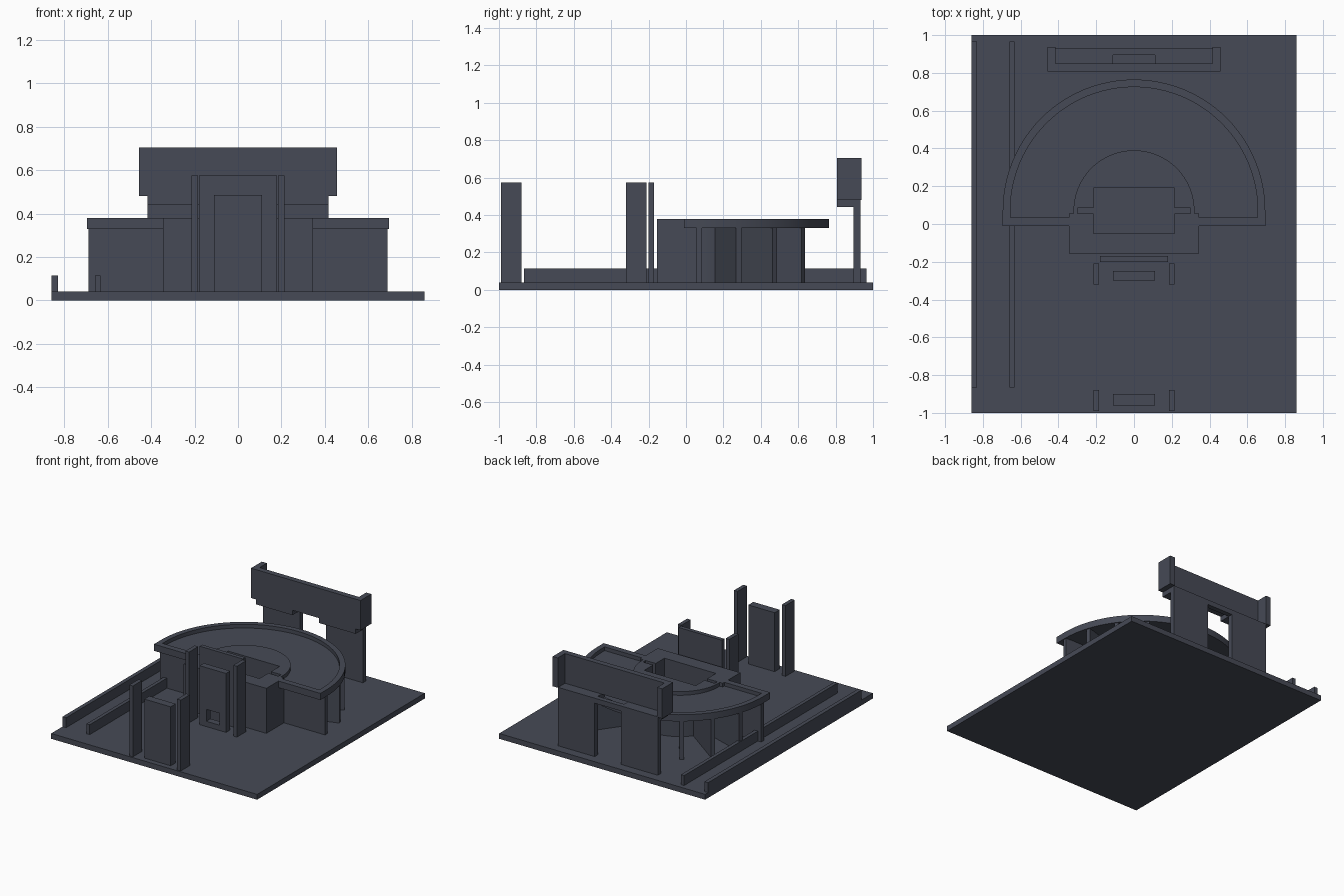
import bpy, bmesh, math

if "Cube" in bpy.data.objects:
    bpy.data.objects.remove(bpy.data.objects["Cube"])

slate = bpy.data.materials.new("dark_slate")
slate.diffuse_color = (0.061, 0.068, 0.092, 1)
slate.use_nodes = True
slate.node_tree.nodes["Principled BSDF"].inputs["Base Color"].default_value = slate.diffuse_color

CY = 0.07      # centre of the round hall in y
FLOOR = 0.04   # top of the ground slab


def finish(bm, name):
    bmesh.ops.recalc_face_normals(bm, faces=bm.faces)
    me = bpy.data.meshes.new(name)
    bm.to_mesh(me)
    bm.free()
    me.materials.append(slate)
    ob = bpy.data.objects.new(name, me)
    bpy.context.collection.objects.link(ob)
    return ob


def box(name, x0, x1, y0, y1, z0, z1):
    bm = bmesh.new()
    bmesh.ops.create_cube(bm, size=1)
    for v in bm.verts:
        v.co = ((x0 + x1) / 2 + v.co.x * (x1 - x0),
                (y0 + y1) / 2 + v.co.y * (y1 - y0),
                (z0 + z1) / 2 + v.co.z * (z1 - z0))
    return finish(bm, name)


def pair(name, x0, x1, *rest):
    box(name + "_right", x0, x1, *rest)
    box(name + "_left", -x1, -x0, *rest)


def arc(r, a0, a1, n=48):
    return [(r * math.cos(math.radians(a0 + (a1 - a0) * i / n)),
             CY + r * math.sin(math.radians(a0 + (a1 - a0) * i / n))) for i in range(n + 1)]


def prism(name, pts, z0, z1, half=False):
    """Extrude an outline; half outlines are mirrored across x = 0."""
    bm = bmesh.new()
    face = bm.faces.new([bm.verts.new((x, y, z0)) for x, y in pts])
    ext = bmesh.ops.extrude_face_region(bm, geom=[face], use_keep_orig=True)
    for g in ext["geom"]:
        if isinstance(g, bmesh.types.BMVert):
            g.co.z = z1
    if half:
        seam = [f for f in bm.faces if all(abs(v.co.x) < 1e-5 for v in f.verts)]
        bmesh.ops.delete(bm, geom=seam, context='FACES_ONLY')
    ob = finish(bm, name)
    if half:
        ob.modifiers.new("mirror", 'MIRROR')
    bpy.ops.object.select_all(action='DESELECT')
    ob.select_set(True)
    bpy.context.view_layer.objects.active = ob
    bpy.ops.object.shade_smooth_by_angle(angle=math.radians(30))
    return ob


# Ground slab and the two long curbs
box("ground_slab", -0.86, 0.86, -1, 1, 0, FLOOR)
box("outer_curb", -0.86, -0.83, -0.865, 0.965, FLOOR, 0.115)
box("inner_curb", -0.66, -0.633, -0.865, 0.965, FLOOR, 0.115)

# Outer gate: two posts and a solid slab
pair("outer_gate_post", 0.185, 0.215, -0.99, -0.88, FLOOR, 0.575)
box("outer_gate_slab", -0.11, 0.11, -0.96, -0.9, FLOOR, 0.485)

# Inner gate: posts, slab with a low window, wall behind
pair("inner_gate_post", 0.185, 0.215, -0.32, -0.21, FLOOR, 0.575)
pair("inner_gate_jamb", 0.055, 0.11, -0.3, -0.25, FLOOR, 0.485)
box("inner_gate_sill", -0.055, 0.055, -0.3, -0.25, FLOOR, 0.08)
box("inner_gate_head", -0.055, 0.055, -0.3, -0.25, 0.17, 0.485)
box("portal_wall", -0.18, 0.18, -0.2, -0.17, FLOOR, 0.575)

# Core: front block and half drum around an open court with side slots
core = [(0, -0.155), (0.345, -0.155), (0.345, 0.055), (0.32, 0.055)]
core += arc(0.32, 0, 90, 24)
core += [(0, 0.19), (0.215, 0.19), (0.215, 0.085), (0.3, 0.085),
         (0.3, 0.055), (0.215, 0.055), (0.215, -0.05), (0, -0.05)]
prism("hall_core", core, FLOOR, 0.38, half=True)

# Half-ring roof: raised rim and sunken deck
rim = [(0.32, -0.01), (0.695, -0.01)] + arc(0.695, 0, 180)
rim += [(-0.695, -0.01), (-0.32, -0.01), (-0.32, 0.035), (-0.655, 0.035)]
rim += arc(0.655, 180, 0) + [(0.655, 0.035), (0.32, 0.035)]
prism("roof_rim", rim, 0.33, 0.38)
deck = [(0.31, 0.02), (0.67, 0.02)] + arc(0.67, 0, 180)
deck += [(-0.67, 0.02), (-0.31, 0.02)] + arc(0.31, 180, 0)
prism("roof_deck", deck, 0.332, 0.352)

# Radial fin walls carrying the roof
for a in (0, 18, 36, 54, 126, 144, 162, 180):
    fin = box("fin_wall_%d" % a, 0.3, 0.688, -0.015, 0.015, FLOOR, 0.335)
    fin.rotation_euler.z = math.radians(a)
    fin.location.y = CY

# Rear screen: pillars, brackets, lintel, panel and cheeks
pair("screen_pillar", 0.11, 0.417, 0.895, 0.932, FLOOR, 0.445)
box("screen_lintel", -0.417, 0.417, 0.895, 0.932, 0.443, 0.481)
pair("screen_bracket", 0.11, 0.417, 0.808, 0.896, 0.443, 0.481)
box("screen_panel", -0.457, 0.457, 0.808, 0.85, 0.48, 0.705)
pair("screen_cheek", 0.415, 0.457, 0.849, 0.937, 0.48, 0.705)
